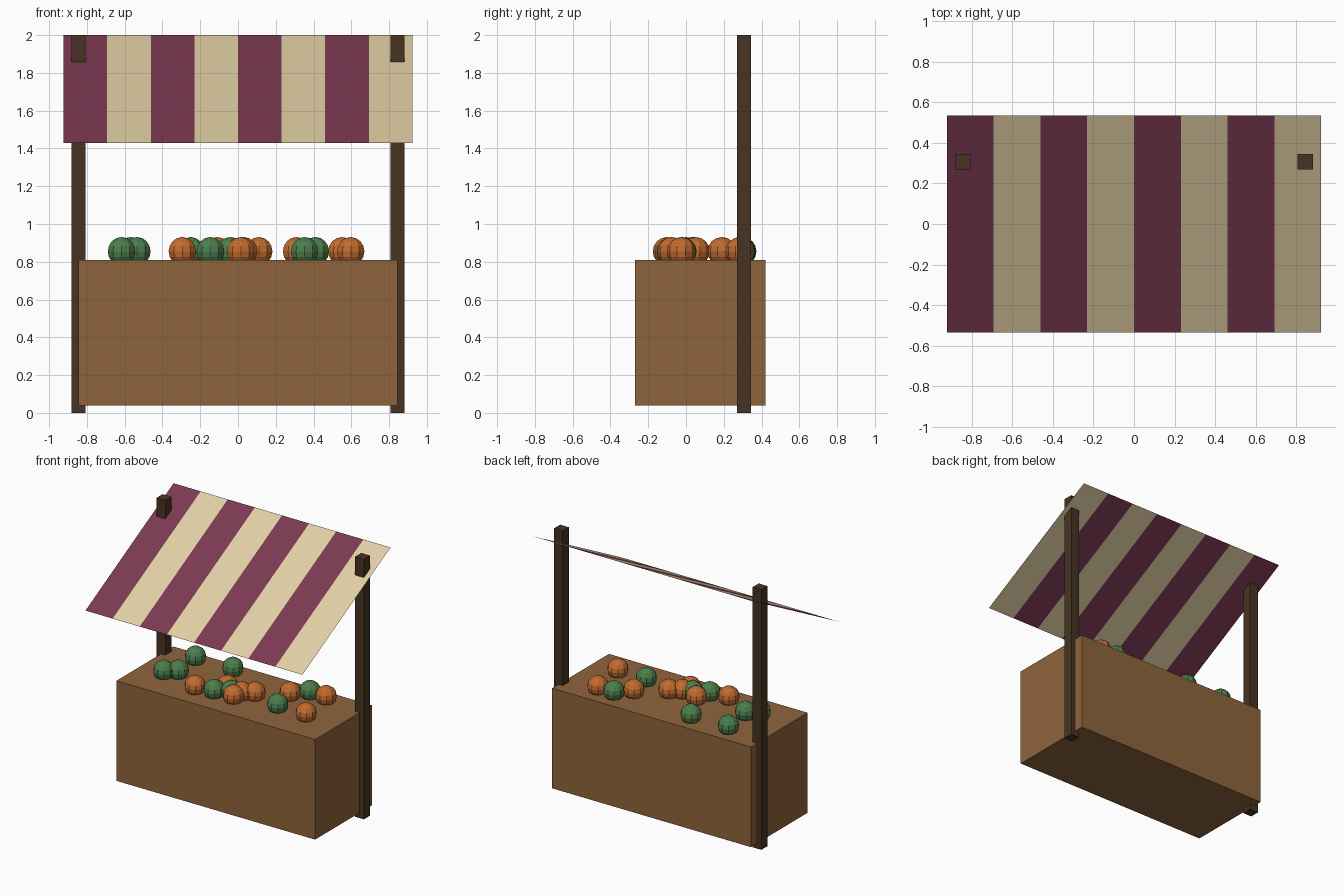
import bpy, bmesh
from mathutils import Matrix

if "Cube" in bpy.data.objects:
    bpy.data.objects.remove(bpy.data.objects["Cube"])


def material(name, r, g, b):
    """Flat colour given in 0-255 sRGB, stored as linear."""
    lin = [((c / 255 + 0.055) / 1.055) ** 2.4 for c in (r, g, b)]
    m = bpy.data.materials.new(name)
    m.diffuse_color = (*lin, 1)
    m.use_nodes = True
    m.node_tree.nodes["Principled BSDF"].inputs["Base Color"].default_value = m.diffuse_color
    return m


WOOD = material("counter wood", 143, 101, 60)
DARK = material("dark post wood", 71, 52, 35)
MAROON = material("maroon cloth", 124, 57, 82)
CREAM = material("cream cloth", 226, 208, 165)
ORANGE = material("orange fruit", 194, 107, 48)
GREEN = material("green fruit", 76, 126, 76)


def make(name, bm, *mats):
    me = bpy.data.meshes.new(name)
    bm.to_mesh(me)
    bm.free()
    for m in mats:
        me.materials.append(m)
    ob = bpy.data.objects.new(name, me)
    bpy.context.collection.objects.link(ob)
    return ob


def box(name, mat, centre, size):
    bm = bmesh.new()
    bmesh.ops.create_cube(bm, size=1, matrix=Matrix.Translation(centre) @ Matrix.Diagonal((*size, 1)))
    return make(name, bm, mat)


# Counter block and the two rear posts
box("counter", WOOD, (0, 0.075, 0.425), (1.69, 0.69, 0.77))
for side, label in ((-1, "left"), (1, "right")):
    box(label + "_post", DARK, (side * 0.845, 0.307, 1.0), (0.075, 0.075, 2.0))

# Sloping awning: a thin sheet split into eight alternating stripes
STRIPES, WIDTH = 8, 1.846
bm = bmesh.new()
columns = []
for i in range(STRIPES + 1):
    x = WIDTH * (i / STRIPES - 0.5)
    columns.append((bm.verts.new((x, -0.535, 1.43)), bm.verts.new((x, 0.535, 2.0))))
for i in range(STRIPES):
    (a, b), (c, d) = columns[i], columns[i + 1]
    bm.faces.new((a, c, d, b)).material_index = i % 2
make("awning", bm, MAROON, CREAM)

# Round fruit scattered on the counter, sunk a little into its top
ORANGES = [(-0.295, -0.10), (-0.11, 0.03), (0.03, 0.0), (0.015, -0.075),
           (0.11, 0.05), (0.31, 0.19), (0.55, 0.285), (0.597, -0.025)]
GREENS = [(-0.617, -0.02), (-0.535, 0.04), (-0.57, 0.297), (-0.25, 0.295),
          (-0.147, -0.08), (-0.04, -0.025), (0.41, 0.29), (0.352, -0.02)]
for label, mat, spots in (("orange_fruit", ORANGE, ORANGES), ("green_fruit", GREEN, GREENS)):
    for n, (x, y) in enumerate(spots, 1):
        bm = bmesh.new()
        bmesh.ops.create_uvsphere(bm, u_segments=10, v_segments=8, radius=0.076,
                                  matrix=Matrix.Translation((x, y, 0.855)))
        make(f"{label}_{n}", bm, mat)
